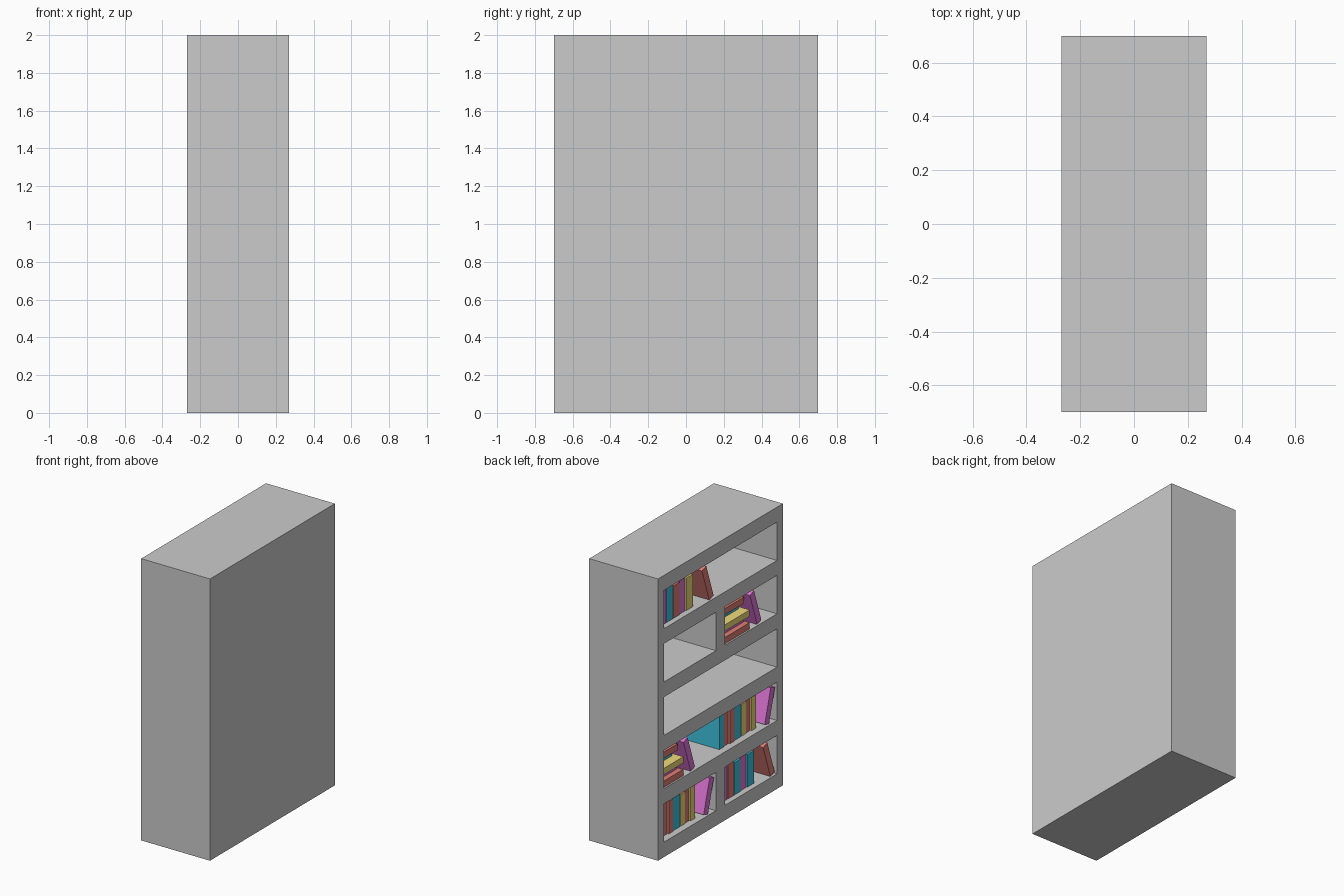
import bpy
from math import radians
from mathutils import Matrix, Vector

if "Cube" in bpy.data.objects:
    bpy.data.objects.remove(bpy.data.objects["Cube"])

FRONT, BACK = -0.27, 0.27          # open side faces -x
HALF, SIDE, PANEL = 0.70, 0.065, 0.065
BOARD, GAP = 0.1067, 0.272         # shelf thickness and opening height
COLORS = {
    "red": (0.75, 0.21, 0.18, 1), "blue": (0.05, 0.55, 0.75, 1),
    "purple": (0.75, 0.18, 0.68, 1), "yellow": (0.88, 0.72, 0.2, 1),
}
mats = {}
for name, rgba in COLORS.items():
    mats[name] = bpy.data.materials.new(name + "_cover")
    mats[name].diffuse_color = rgba


def box(name, x0, x1, y0, y1, z0, z1, color=None):
    bpy.ops.mesh.primitive_cube_add(size=1)
    ob = bpy.context.object
    ob.name = name
    size = Vector((x1 - x0, y1 - y0, z1 - z0))
    mid = Vector((x0 + x1, y0 + y1, z0 + z1)) / 2
    ob.data.transform(Matrix.Translation(mid) @ Matrix.Diagonal((*size, 1)))
    if color:
        ob.data.materials.append(mats[color])
    return ob


def floor_z(row):                  # row 0 is the lowest shelf
    return BOARD + row * (BOARD + GAP)


# Carcass: solid block with the shelf openings cut out
case = box("bookcase_frame", FRONT, BACK, -HALF, HALF, 0, 2)
inner = HALF - SIDE
for row in range(5):
    divided = row in (0, 3)
    spans = [(-inner, -0.05), (0.05, inner)] if divided else [(-inner, inner)]
    for y0, y1 in spans:
        z = floor_z(row)
        cutter = box("opening_cutter", FRONT - 0.1, BACK - PANEL, y0, y1, z, z + GAP)
        mod = case.modifiers.new("opening", "BOOLEAN")
        mod.operation, mod.object, mod.solver = "DIFFERENCE", cutter, "EXACT"
        bpy.context.view_layer.objects.active = case
        bpy.ops.object.modifier_apply(modifier=mod.name)
        bpy.data.objects.remove(cutter)


def upright_books(row, y, books):
    """Row of standing books running towards -y: (colour, width, height, inset)."""
    z = floor_z(row)
    for color, w, h, inset in books:
        box("standing_book", FRONT + inset, FRONT + inset + 0.34,
            y - w + 0.006, y, z, z + h, color)
        y -= w


def leaning_book(row, y, angle, color, thick=0.05, height=0.25):
    """Book whose top tips to +y (positive angle) or -y; y is its raised lower edge."""
    s = 1 if angle > 0 else -1
    ob = box("leaning_book", FRONT + 0.012, FRONT + 0.35,
             min(0, s * thick), max(0, s * thick), 0, height, color)
    ob.data.transform(Matrix.Rotation(-radians(angle), 4, "X"))
    lift = -min(v.co.z for v in ob.data.vertices)
    ob.data.transform(Matrix.Translation((0, y, floor_z(row) + lift)))


def stacked_books(row, y0, y1):
    z = floor_z(row)
    for color, t, inset, short in (("red", 0.045, 0.012, 0), ("purple", 0.045, 0.05, 0.015),
                                   ("yellow", 0.045, 0.012, 0), ("blue", 0.04, 0.08, 0.03),
                                   ("red", 0.045, 0.05, 0.01)):
        box("stacked_book", FRONT + inset, FRONT + inset + 0.32,
            y0 + short, y1, z, z + t, color)
        z += t


# Standing books ending in one that tips away against the wall
group_a = [("blue", 0.06, 0.25, 0.05), ("red", 0.052, 0.235, 0.055), ("red", 0.055, 0.23, 0.045),
           ("blue", 0.085, 0.24, 0.05), ("yellow", 0.055, 0.225, 0.05),
           ("red", 0.05, 0.24, 0.055), ("yellow", 0.055, 0.235, 0.045)]
for row, y in ((0, 0.626), (1, -0.059)):
    upright_books(row, y, group_a)
    leaning_book(row, y - 0.455, -16, "purple", height=0.245)

# Standing books with one leaning back on them
c_sizes = [(0.04, 0.24, 0.05), (0.045, 0.235, 0.04), (0.075, 0.24, 0.04),
           (0.075, 0.23, 0.04), (0.07, 0.235, 0.045), (0.08, 0.23, 0.04)]
for row, y, colors in ((4, 0.63, "red purple blue red purple yellow"),
                       (0, -0.055, "blue purple red blue purple blue")):
    upright_books(row, y, [(c, *s) for c, s in zip(colors.split(), c_sizes)])
    leaning_book(row, y - 0.57, 19, "red")

# Flat stacks with a book leaning on each
for row, y0, y1, lean in ((3, -0.346, -0.055, -0.476), (1, 0.399, 0.63, 0.269)):
    stacked_books(row, y0, y1)
    leaning_book(row, lean, 19, "purple")

for m in bpy.data.materials:
    if m.users and not m.is_grease_pencil:
        m.use_nodes = True
        m.node_tree.nodes["Principled BSDF"].inputs["Base Color"].default_value = m.diffuse_color
